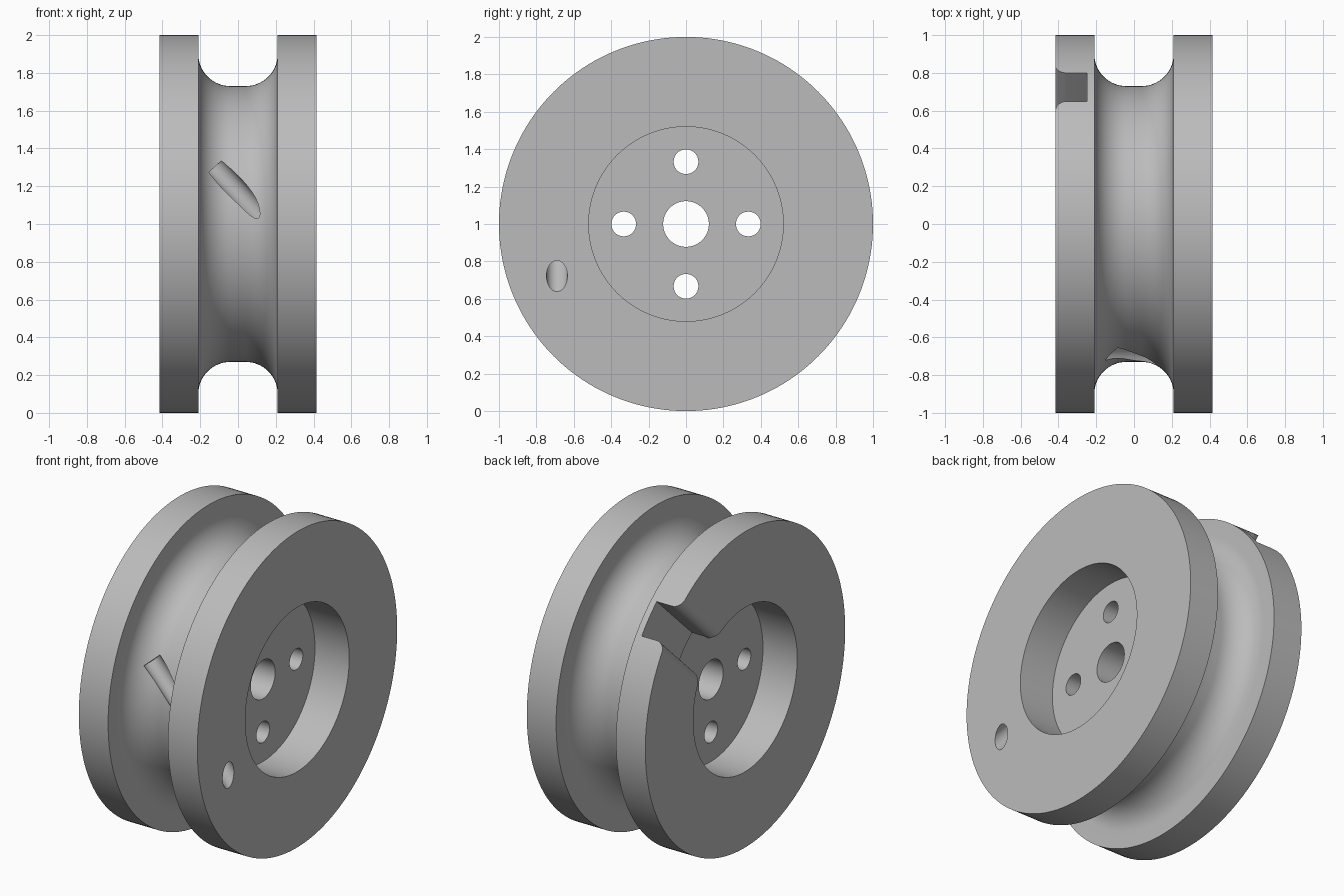
import bpy, bmesh, math
from mathutils import Vector, Matrix

cube = bpy.data.objects.get("Cube")
if cube:
    bpy.data.objects.remove(cube, do_unlink=True)

SEGMENTS = 160
CENTRE = Vector((0, 0, 1))

grey = bpy.data.materials.new("plain grey")
grey.use_nodes = True
colour = (0.5, 0.5, 0.5, 1)
grey.diffuse_color = colour
grey.node_tree.nodes["Principled BSDF"].inputs["Base Color"].default_value = colour


def make_object(name, bm):
    bmesh.ops.recalc_face_normals(bm, faces=bm.faces)
    mesh = bpy.data.meshes.new(name)
    bm.to_mesh(mesh)
    bm.free()
    mesh.materials.append(grey)
    obj = bpy.data.objects.new(name, mesh)
    bpy.context.collection.objects.link(obj)
    return obj


def lathe(name, profile):
    """Spin a closed (x, radius) outline around the wheel axle."""
    rings = []
    bm = bmesh.new()
    for i in range(SEGMENTS):
        a = math.tau * i / SEGMENTS
        rings.append([bm.verts.new((x, r * math.cos(a), 1 + r * math.sin(a)))
                      for x, r in profile])
    n = len(profile)
    for i in range(SEGMENTS):
        a, b = rings[i], rings[(i + 1) % SEGMENTS]
        for j in range(n):
            k = (j + 1) % n
            bm.faces.new((a[j], a[k], b[k], b[j]))
    return make_object(name, bm)


def rod(name, start, end, radius, sides=48):
    """Cylinder between two points."""
    start, end = Vector(start), Vector(end)
    axis = end - start
    bm = bmesh.new()
    place = Matrix.Translation((start + end) / 2) @ axis.to_track_quat("Z", "Y").to_matrix().to_4x4()
    bmesh.ops.create_cone(bm, cap_ends=True, segments=sides, radius1=radius,
                          radius2=radius, depth=axis.length, matrix=place)
    return make_object(name, bm)


def cut(target, cutter):
    """Subtract the cutter and discard it."""
    mod = target.modifiers.new("cut", "BOOLEAN")
    mod.operation = "DIFFERENCE"
    mod.solver = "EXACT"
    mod.object = cutter
    cutter.hide_render = True
    bpy.ops.object.select_all(action="DESELECT")
    target.select_set(True)
    bpy.context.view_layer.objects.active = target
    bpy.ops.object.modifier_apply(modifier=mod.name)
    bpy.data.objects.remove(cutter, do_unlink=True)


# Wheel body: flanges, rounded groove, recessed web and central bore
half_width, groove_half, fillet = 0.415, 0.21, 0.17
groove_floor, recess_radius, web_half, bore = 0.73, 0.52, 0.175, 0.122
half = [(web_half, bore), (web_half, recess_radius),
        (half_width, recess_radius), (half_width, 1), (groove_half, 1)]
for i in range(17):
    a = math.pi / 2 * i / 16
    half.append((groove_half - fillet + fillet * math.cos(a),
                 groove_floor + fillet - fillet * math.sin(a)))
profile = half + [(-x, r) for x, r in reversed(half)]
wheel = lathe("grooved_wheel", profile)

# Four holes through the web
for i in range(4):
    a = i * math.pi / 2
    y, z = 0.333 * math.cos(a), 1 + 0.333 * math.sin(a)
    cut(wheel, rod("web_hole", (-0.3, y, z), (0.3, y, z), 0.066))

# Slanted hole from the groove floor out through the left flange
start = Vector((-0.12, -0.69, 1.305))
step = Vector((0.53, 0, -0.578))
cut(wheel, rod("slanted_hole", start, start + step * 1.3, 0.056))

# Radial slot in the right flange, with rounded lips
slot_half, lip = 0.11, 0.06
side = [(-0.25, slot_half)]
for i in range(11):
    a = math.pi / 2 * i / 10
    side.append((-half_width + lip - lip * math.sin(a),
                 slot_half + lip - lip * math.cos(a)))
side.append((-0.5, slot_half + lip))
outline = side + [(x, -t) for x, t in reversed(side)]
angle = math.radians(43.2)
outward = Vector((0, math.cos(angle), math.sin(angle)))
across = Vector((0, -math.sin(angle), math.cos(angle)))
bm = bmesh.new()
verts = [bm.verts.new(CENTRE + Vector((x, 0, 0)) + across * t + outward * 0.35)
         for x, t in outline]
face = bm.faces.new(verts)
moved = bmesh.ops.extrude_face_region(bm, geom=[face])["geom"]
bmesh.ops.translate(bm, vec=outward * 0.8,
                    verts=[v for v in moved if isinstance(v, bmesh.types.BMVert)])
if not face.is_valid or len(bm.faces) < len(outline) + 2:
    bm.faces.new(verts)
cut(wheel, make_object("radial_slot", bm))

# Smooth curved surfaces, crisp machined edges
bpy.ops.object.select_all(action="DESELECT")
wheel.select_set(True)
bpy.context.view_layer.objects.active = wheel
bpy.ops.object.shade_smooth_by_angle(angle=math.radians(25))
